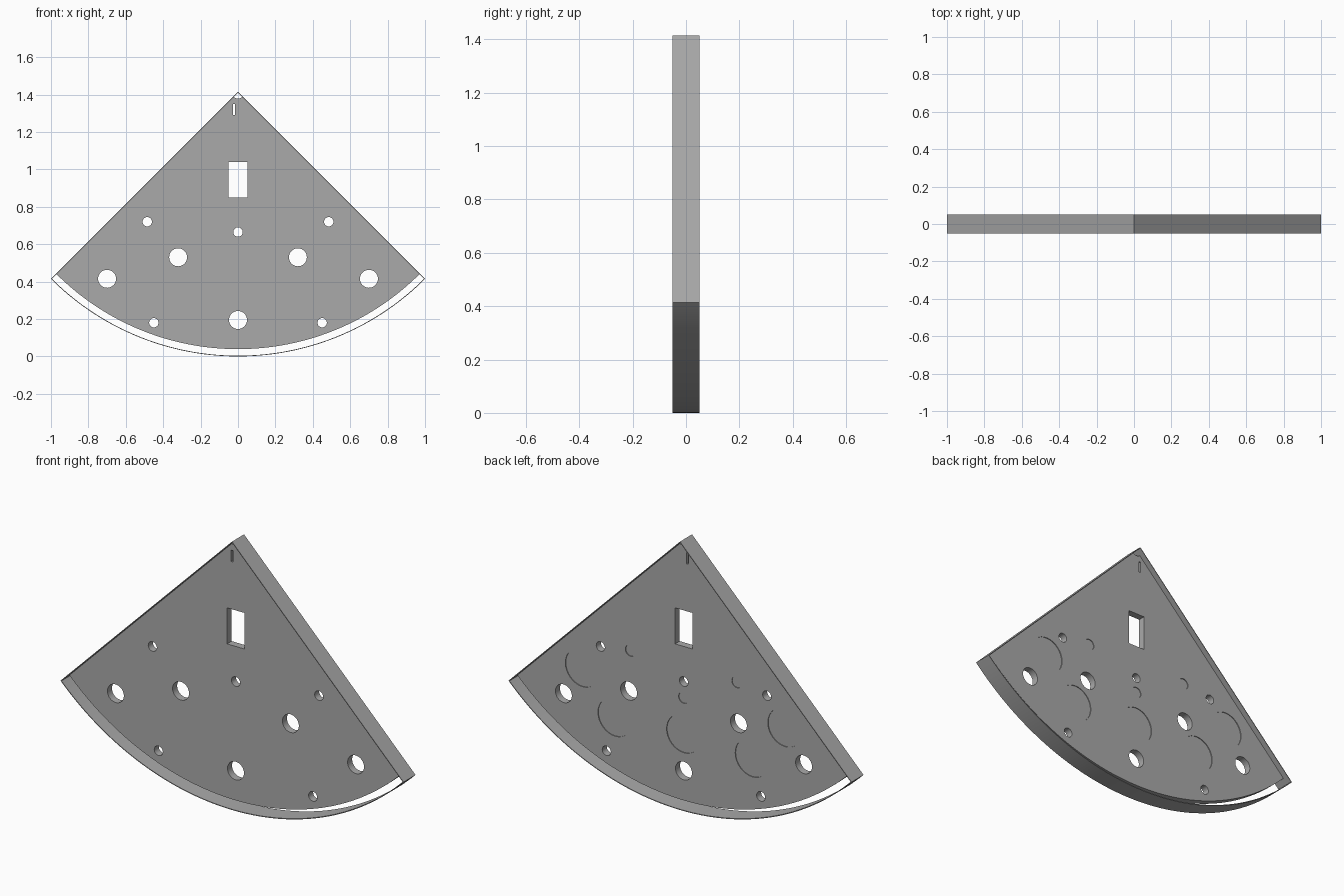
import bpy, bmesh, math
from mathutils import Vector

cube = bpy.data.objects.get("Cube")
if cube:
    bpy.data.objects.remove(cube, do_unlink=True)

APEX = 1.414       # height of the apex, also the outer radius
HALF = 0.05        # half depth of the walls
WEB = 0.019        # half depth of the plate
SKIN = 0.004       # wall thickness

grey = bpy.data.materials.new("mid grey")
grey.use_nodes = True
colour = (0.4, 0.4, 0.4, 1)
grey.diffuse_color = colour
grey.node_tree.nodes["Principled BSDF"].inputs["Base Color"].default_value = colour


def polar(radius, degrees):
    """Point measured from the apex, zero degrees straight down."""
    a = math.radians(degrees)
    return (radius * math.sin(a), APEX - radius * math.cos(a))


def arc(radius, start, end, steps):
    return [polar(radius, start + (end - start) * i / steps) for i in range(steps + 1)]


def circle(x, z, radius, steps=32):
    return [(x + radius * math.cos(math.tau * i / steps),
             z + radius * math.sin(math.tau * i / steps)) for i in range(steps)]


def box(x0, x1, z0, z1):
    return [(x0, z0), (x1, z0), (x1, z1), (x0, z1)]


def prism(name, outlines, y0, y1):
    """Extrude flat x-z outlines from y0 to y1 into one object."""
    bm = bmesh.new()
    for outline in outlines:
        face = bm.faces.new([bm.verts.new((x, y0, z)) for x, z in outline])
        grown = bmesh.ops.extrude_face_region(bm, geom=[face])["geom"]
        verts = [v for v in grown if isinstance(v, bmesh.types.BMVert)]
        bmesh.ops.translate(bm, verts=verts, vec=Vector((0, y1 - y0, 0)))
    bmesh.ops.recalc_face_normals(bm, faces=bm.faces)
    mesh = bpy.data.meshes.new(name)
    bm.to_mesh(mesh)
    bm.free()
    mesh.materials.append(grey)
    obj = bpy.data.objects.new(name, mesh)
    bpy.context.collection.objects.link(obj)
    return obj


def select(obj):
    bpy.ops.object.select_all(action="DESELECT")
    obj.select_set(True)
    bpy.context.view_layer.objects.active = obj


def cut(obj, cutter):
    cutter.hide_render = True
    select(obj)
    mod = obj.modifiers.new("cut", "BOOLEAN")
    mod.operation = "DIFFERENCE"
    mod.solver = "EXACT"
    mod.object = cutter
    bpy.ops.object.modifier_apply(modifier=mod.name)
    bpy.data.objects.remove(cutter, do_unlink=True)


def smooth(obj):
    select(obj)
    bpy.ops.object.shade_smooth_by_angle(angle=math.radians(30))


def mirrored(spots):
    return [(s * x, z) for x, z in spots for s in ((1, -1) if x else (1,))]


# Recessed sector plate, clear of the apex and of the rim
plate = prism("sector_plate", [arc(0.035, -45, 45, 12) + arc(1.375, 45, -45, 72)], -WEB, WEB)

# Shallow round pockets in the back
pockets = [circle(x, z, 0.1) for x, z in mirrored([(0.59, 0.58), (0.4, 0.37), (0, 0.39)])]
pockets += [circle(x, z, 0.03) for x, z in mirrored([(0.31, 0.745), (0, 0.58)])]
cut(plate, prism("pocket_cutter", pockets, WEB - 0.004, HALF))

# Through holes, window and narrow slot
holes = [circle(x, z, 0.048) for x, z in mirrored([(0.7, 0.415), (0.32, 0.53), (0, 0.195)])]
holes += [circle(x, z, 0.025) for x, z in mirrored([(0.485, 0.72), (0.45, 0.18), (0, 0.665)])]
holes += [box(-0.05, 0.05, 0.85, 1.04), box(-0.027, -0.017, 1.29, 1.35)]
cut(plate, prism("hole_cutter", holes, -HALF, HALF))
smooth(plate)

# Curved rim, standing free of the plate
rim = prism("curved_rim", [arc(APEX, -45, 45, 72) + arc(APEX - SKIN, 45, -45, 72)], -HALF, HALF)
smooth(rim)

# Straight side walls
for side, name in ((1, "left_wall"), (-1, "right_wall")):
    corner = polar(APEX, 45 * side)
    inner = (corner[0] - side * SKIN * 0.7, corner[1] - SKIN * 0.7)
    prism(name, [[(0, APEX), corner, inner, (0, APEX - SKIN * 1.4)]], -HALF, HALF)
